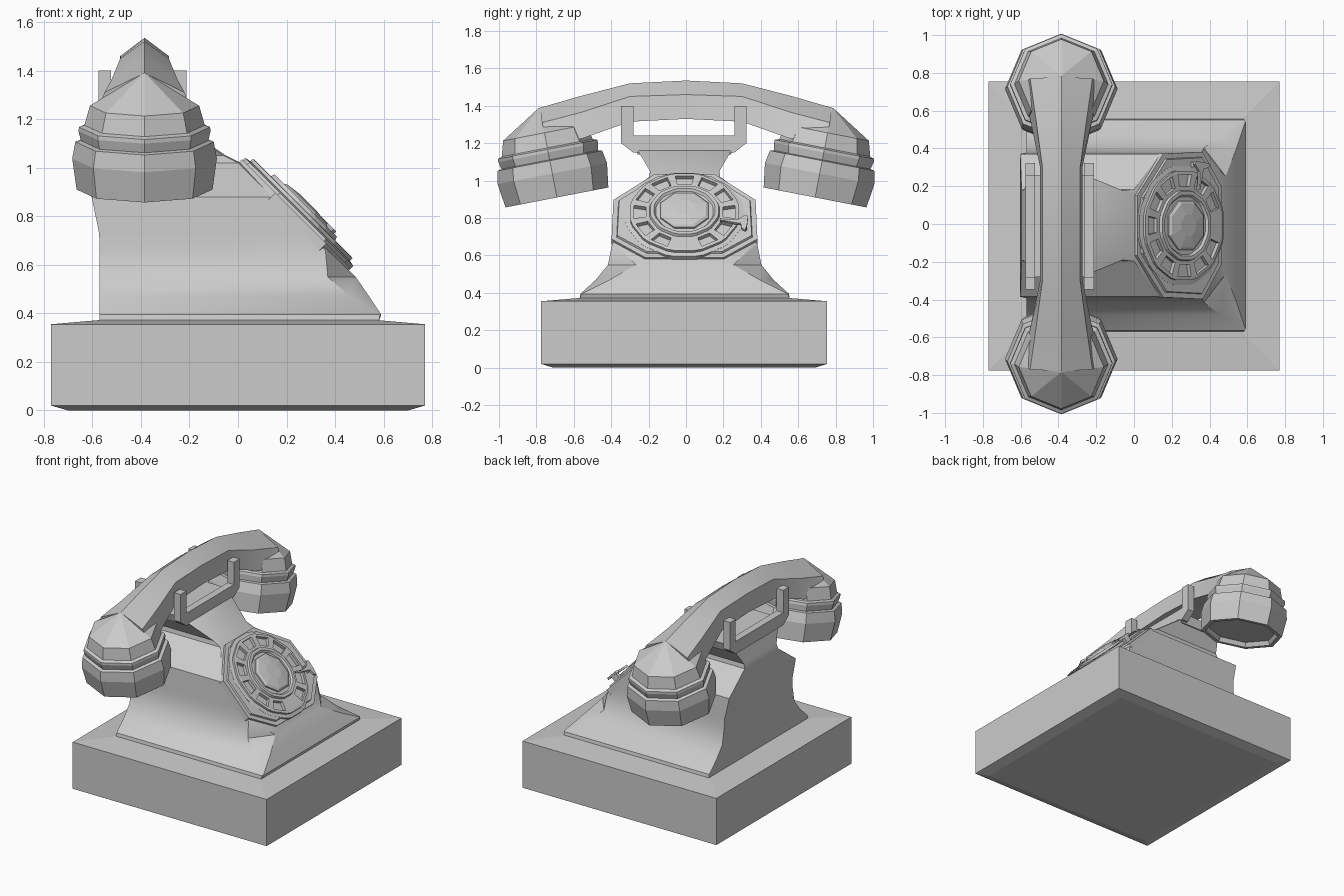
import bpy, bmesh, math
from mathutils import Matrix, Vector

if "Cube" in bpy.data.objects:
    bpy.data.objects.remove(bpy.data.objects["Cube"])

S = math.sqrt(0.5)


def finish(name, bm, matrix=None, smooth=None):
    if matrix:
        bmesh.ops.transform(bm, matrix=matrix, verts=bm.verts)
    bmesh.ops.recalc_face_normals(bm, faces=bm.faces)
    me = bpy.data.meshes.new(name)
    bm.to_mesh(me)
    bm.free()
    ob = bpy.data.objects.new(name, me)
    bpy.context.collection.objects.link(ob)
    if smooth:
        bpy.ops.object.select_all(action='DESELECT')
        ob.select_set(True)
        bpy.context.view_layer.objects.active = ob
        bpy.ops.object.shade_smooth_by_angle(angle=math.radians(smooth))
    return ob


def bridge(rings, caps=True):
    """Skin a list of equally sized closed rings; returns mesh and face rows."""
    bm = bmesh.new()
    vs = [[bm.verts.new(p) for p in r] for r in rings]
    rows = []
    for a, b in zip(vs, vs[1:]):
        n = len(a)
        rows.append([bm.faces.new((a[i], a[(i + 1) % n], b[(i + 1) % n], b[i]))
                     for i in range(n)])
    if caps:
        bm.faces.new(vs[0])
        bm.faces.new(vs[-1])
    return bm, rows


def lathe(profile, angles):
    return bridge([[(r * math.cos(a), r * math.sin(a), h) for a in angles]
                   for r, h in profile])


def even(n, off=0.0):
    return [off + 2 * math.pi * i / n for i in range(n)]


def prism(pts, lo, hi, axis='z'):
    f = (lambda p, h: (p[0], p[1], h)) if axis == 'z' else (lambda p, h: (h, p[0], p[1]))
    return bridge([[f(p, h) for p in pts] for h in (lo, hi)])[0]


def rect(hx, hy, z, cy=-0.01):
    return [(-hx, cy - hy, z), (hx, cy - hy, z), (hx, cy + hy, z), (-hx, cy + hy, z)]


# Plinth with shallow sloped top and underside
bm, _ = bridge([rect(.70, .70, 0), rect(.77, .765, .02), rect(.77, .765, .355),
                rect(.575, .565, .372)])
finish("base", bm)

# Flared body: z, back x, side-front x, front x, half width, front half width
levels = [(.365, -.57, .58, .58, .563, .563),
          (.395, -.57, .585, .59, .557, .55),
          (.47, -.57, .46, .54, .475, .40),
          (.55, -.57, .37, .485, .41, .26),
          (.66, -.57, .36, .37, .388, .375),
          (.73, -.572, .29, .30, .385, .375),
          (.88, -.603, .14, .15, .378, .368),
          (1.02, -.595, .0, .01, .19, .16),
          (1.05, -.585, -.06, -.05, .185, .17),
          (1.16, -.55, -.22, -.21, .25, .24)]
rings = []
for z, xb, xs, xf, hy, yc in levels:
    half = [(xb, -hy), (xs, -hy), (xf, -yc)]
    rings.append([(x, y - .007, z) for x, y in half] +
                 [(x, -y - .007, z) for x, y in reversed(half)])
finish("body", bridge(rings)[0], smooth=35)

# Cradle: two U-shaped brackets joined by a slab
u = [(.335, 1.40), (.27, 1.40), (.27, 1.24)]
v = [(-.27, 1.15), (-.335, 1.20)]
outline = u + [(-y, z) for y, z in reversed(u)] + [v[1], v[0]] + [(-y, z) for y, z in v]
outline = [(y - .012, z) for y, z in outline]
for name, x0 in (("cradle_back", -.575), ("cradle_front", -.265)):
    finish(name, prism(outline, x0, x0 + .052, 'x'))
finish("cradle_slab", prism([(-.26, 1.14), (.24, 1.14), (.26, 1.2), (-.28, 1.2)],
                            -.55, -.23, 'x'))

# Dial parts share a frame: local x down the slope, local z outwards
dial = Matrix(((S, 0, S, .235), (0, 1, 0, -.008), (-S, 0, S, .80), (0, 0, 0, 1)))

half = [(-.32, .16), (-.125, .38), (.17, .39), (.31, .21)]
octagon = half + [(x, -y) for x, y in reversed(half)]
bm = prism(octagon, -.03, .012)
bm.normal_update()
top = [f for f in bm.faces if f.calc_center_median().z > .01]
bmesh.ops.inset_region(bm, faces=top, thickness=.03, depth=0)
bmesh.ops.inset_region(bm, faces=top, thickness=.004, depth=-.012)
finish("dial_plate", bm, dial)

# Finger wheel: alternating wide and narrow wedges, wide ones sunk as finger holes
holes, step = 12, 2 * math.pi / 12
angles = [i * step + s * step * .36 for i in range(holes) for s in (-1, 1)]
bm, rows = lathe([(.32, 0), (.32, .025), (.295, .03), (.295, .045), (.278, .047),
                  (.207, .047), (.19, .047), (.185, .062), (.165, .062), (.155, .05)],
                 angles)
bmesh.ops.recalc_face_normals(bm, faces=bm.faces)
wells = [rows[4][i] for i in range(2, 2 * holes, 2)]
bmesh.ops.inset_individual(bm, faces=wells, thickness=.003, depth=0)
for f in bmesh.ops.extrude_discrete_faces(bm, faces=wells)['faces']:
    for w in f.verts:
        w.co.z -= .025
finish("finger_wheel", bm, dial)

finish("dial_cap", lathe([(.14, .04), (.14, .06), (.125, .07), (.06, .078)],
                         even(8, math.pi / 8))[0], dial)

# Finger stop: hooked arm and its post
finish("finger_stop", prism([(.075, .19), (.09, .19), (.085, .285), (.05, .325), (.06, .34),
                             (.12, .335), (.165, .325), (.15, .305), (.115, .30),
                             (.10, .235)], .06, .075), dial)
finish("finger_stop_post", prism([(.07, .31), (.12, .31), (.12, .335), (.07, .335)],
                                 0, .065), dial)

# Handset handle: ridge (y, z), shoulder (y, z, half width), underside (y, z, half width)
HX = -.385
stations = [((0, 1.535), (0, 1.46, .10), (0, 1.33, .112)),
            ((.3, 1.52), (.3, 1.45, .10), (.3, 1.315, .112)),
            ((.56, 1.453), (.56, 1.365, .135), (.555, 1.225, .165)),
            ((.78, 1.39), (.77, 1.31, .165), (.74, 1.19, .21))]


def section(st, m):
    (ry, rz), (sy, sz, sw), (by, bz, bw) = st
    return [(HX, m * ry, rz), (HX + sw, m * sy, sz), (HX + bw, m * by, bz),
            (HX - bw, m * by, bz), (HX - sw, m * sy, sz)]


rings = [section(s, -1) for s in reversed(stations[1:])] + [section(s, 1) for s in stations]
finish("handle", bridge(rings)[0], smooth=22)

# Earpiece and mouthpiece: tilted octagonal cups with hollow faces
cup = [(.01, .03), (.235, .03), (.25, 0), (.28, 0), (.298, .13), (.285, .20), (.262, .205),
       (.272, .245), (.27, .262), (.248, .27), (.225, .352), (.004, .488)]
tilt = math.atan2(.19, .98)
for name, m in (("earpiece", 1), ("mouthpiece", -1)):
    mat = Matrix.Translation(Vector((HX, m * .69, .91))) @ Matrix.Rotation(-m * tilt, 4, 'X')
    finish(name, lathe(cup, even(8))[0], mat)
